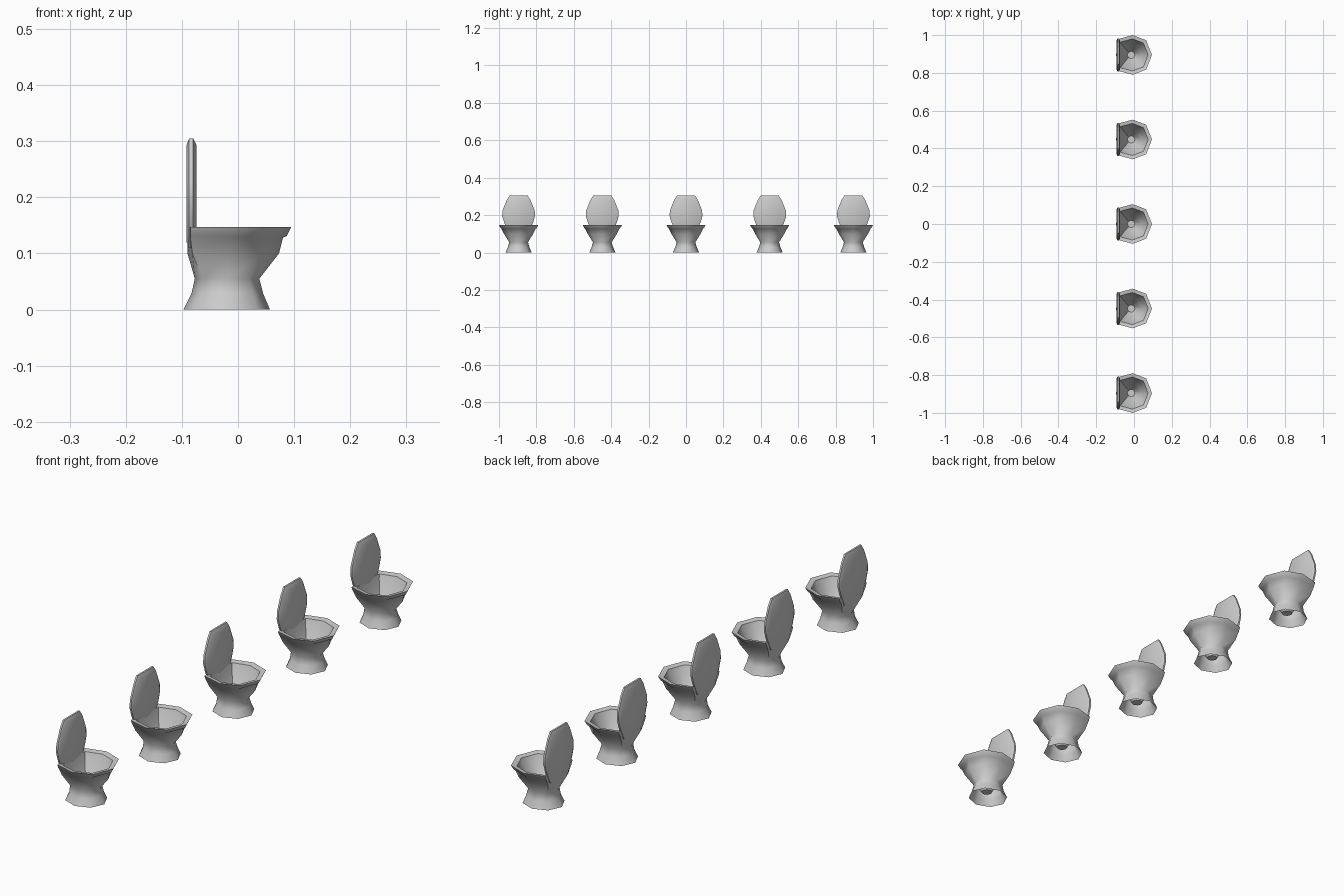
import bpy, bmesh, math

if "Cube" in bpy.data.objects:
    bpy.data.objects.remove(bpy.data.objects["Cube"])

porcelain = bpy.data.materials.new("pale_grey_porcelain")
porcelain.use_nodes = True
grey = (0.6, 0.6, 0.6, 1)
porcelain.diffuse_color = grey
porcelain.node_tree.nodes["Principled BSDF"].inputs["Base Color"].default_value = grey

# Rim outline of the bowl: pointed nose, nearly flat back, unit size
RIM = [(1, 0), (0.67, 0.74), (-0.1, 1), (-0.94, 0.8), (-1, 0)]
RIM += [(x, -y) for x, y in RIM[3:0:-1]]
ROUND = [(math.cos(i * math.pi / 4), math.sin(i * math.pi / 4)) for i in range(8)]


def make_object(name, rings, y, caps, angle):
    """Join rings of equal length into one skin."""
    bm = bmesh.new()
    loops = [[bm.verts.new(p) for p in ring] for ring in rings]
    n = len(loops[0])
    for a, b in zip(loops, loops[1:]):
        for i in range(n):
            j = (i + 1) % n
            bm.faces.new((a[i], a[j], b[j], b[i]))
    for k in caps:
        bm.faces.new(loops[k])
    bmesh.ops.recalc_face_normals(bm, faces=bm.faces)
    mesh = bpy.data.meshes.new(name)
    bm.to_mesh(mesh)
    bm.free()
    mesh.materials.append(porcelain)
    obj = bpy.data.objects.new(name, mesh)
    obj.location.y = y
    bpy.context.collection.objects.link(obj)
    bpy.ops.object.select_all(action="DESELECT")
    obj.select_set(True)
    bpy.context.view_layer.objects.active = obj
    bpy.ops.object.shade_smooth_by_angle(angle=math.radians(angle))


def bowl_ring(z, back, front, half, rim_like):
    """Eight-sided ring blended between round and rim outline."""
    mid, reach = (front + back) / 2, (front - back) / 2
    ring = []
    for (rx, ry), (cx, cy) in zip(RIM, ROUND):
        x = cx + (rx - cx) * rim_like
        y = cy + (ry - cy) * rim_like
        ring.append((mid + reach * x, half * y, z))
    return ring


# Height, back, front, half width, likeness to the rim outline
BOWL = [
    (0, -0.097, 0.057, 0.07, 0),
    (0.028, -0.083, 0.045, 0.058, 0),
    (0.055, -0.077, 0.038, 0.05, 0.2),
    (0.1, -0.09, 0.073, 0.078, 0.8),
    (0.128, -0.09, 0.08, 0.092, 1),
    (0.131, -0.09, 0.087, 0.096, 1),
    (0.147, -0.09, 0.095, 0.105, 1),
    (0.143, -0.077, 0.075, 0.085, 1),
    (0.125, -0.073, 0.068, 0.078, 1),
    (0.08, -0.062, 0.045, 0.056, 0.6),
    (0.022, -0.035, 0.005, 0.02, 0),
]

# Half outline of the raised lid: half width, height
LID = [(0.048, 0.305), (0.064, 0.28), (0.086, 0.225), (0.088, 0.195),
       (0.077, 0.16), (0.055, 0.11)]
LID += [(-y, z) for y, z in reversed(LID)]


def lid_ring(x, scale):
    centre = 0.205
    return [(x, y * scale, centre + (z - centre) * scale) for y, z in LID]


for i in range(5):
    y = (i - 2) * 0.4475
    make_object(f"toilet_bowl_{i + 1}", [bowl_ring(*r) for r in BOWL], y, [-1], 50)
    # Lid: slim plate with bevelled edges
    lid = [lid_ring(-0.092, 0.88), lid_ring(-0.087, 1),
           lid_ring(-0.08, 1), lid_ring(-0.074, 0.88)]
    make_object(f"toilet_lid_{i + 1}", lid, y, [0, -1], 35)
